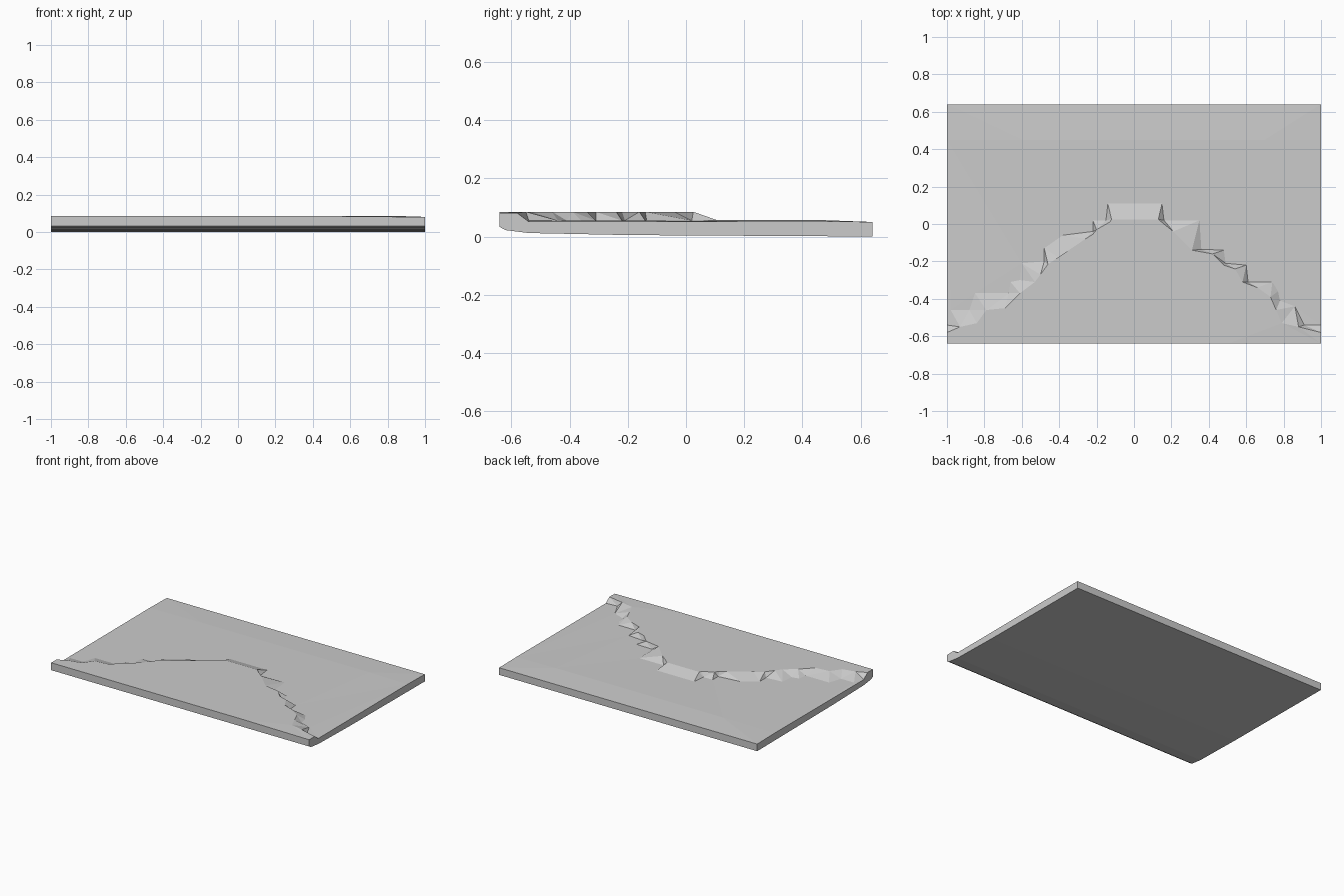
import bpy, bmesh

LOW, HIGH = 0.055, 0.085

# Stepped cliff line, left to right: (foot x, foot y, crest x, crest y)
cliff = [
    (-1.00, -0.54, -1.00, -0.58),
    (-0.98, -0.46, -0.93, -0.55),
    (-0.88, -0.46, -0.84, -0.53),
    (-0.85, -0.37, -0.79, -0.46),
    (-0.67, -0.37, -0.69, -0.45),
    (-0.66, -0.31, -0.61, -0.37),
    (-0.61, -0.30, -0.53, -0.31),
    (-0.60, -0.21, -0.50, -0.27),
    (-0.48, -0.20, -0.46, -0.215),
    (-0.48, -0.13, -0.37, -0.20),
    (-0.38, -0.06, -0.26, -0.08),
    (-0.22, -0.04, -0.22, -0.055),
    (-0.22, 0.02, -0.20, -0.03),
    (-0.15, 0.02, -0.13, 0.01),
    (-0.14, 0.11, -0.12, 0.025),
    (0.15, 0.11, 0.13, 0.025),
    (0.16, 0.02, 0.16, 0.00),
    (0.35, 0.02, 0.21, -0.04),
    (0.36, -0.135, 0.31, -0.14),
    (0.48, -0.14, 0.42, -0.16),
    (0.49, -0.21, 0.48, -0.22),
    (0.60, -0.22, 0.54, -0.24),
    (0.61, -0.31, 0.58, -0.31),
    (0.74, -0.31, 0.66, -0.34),
    (0.77, -0.36, 0.73, -0.39),
    (0.78, -0.41, 0.76, -0.46),
    (0.86, -0.44, 0.79, -0.53),
    (0.91, -0.54, 0.88, -0.55),
    (1.00, -0.54, 1.00, -0.58),
]
# Underside profile (y, z), front to back
under = [(-0.64, 0.033), (-0.62, 0.022), (-0.54, 0.012), (-0.2, 0.005), (0.64, 0.0)]

bm = bmesh.new()
V = lambda x, y, z: bm.verts.new((x, y, z))
n = len(cliff)
foot = [V(a, b, 0.051 if i in (0, n - 1) else LOW) for i, (a, b, _, _) in enumerate(cliff)]
crest = [V(c, d, 0.081 if i == n - 1 else HIGH) for i, (_, _, c, d) in enumerate(cliff)]
front = [V(x, -0.64, z) for x, z in ((-1, HIGH), (0.5, HIGH), (1, 0.08))]
shoulder = [V(x, 0.45, z) for x, z in ((-1, 0.053), (-0.6, 0.057), (0.7, 0.057), (1, 0.053))]
back = [V(s, 0.64, 0.05) for s in (-1, 1)]
left = [V(-1, y, z) for y, z in under]
right = [V(1, y, z) for y, z in under]

# Raised plateau, cliff faces, lower plain and back strip
bm.faces.new(front + crest[::-1])
for i in range(n - 1):
    bm.faces.new((foot[i], crest[i], crest[i + 1], foot[i + 1]))
bm.faces.new(foot + shoulder[::-1])
bm.faces.new(shoulder + back[::-1])

# Underside, front and back walls
for i in range(len(under) - 1):
    bm.faces.new((left[i], left[i + 1], right[i + 1], right[i]))
bm.faces.new([left[0], right[0]] + front[::-1])
bm.faces.new((left[-1], back[0], back[1], right[-1]))

# End walls
bm.faces.new(left + [back[0], shoulder[0], foot[0], crest[0], front[0]])
bm.faces.new(right + [back[1], shoulder[-1], foot[-1], crest[-1], front[-1]])

bmesh.ops.triangulate(bm, faces=bm.faces[:], ngon_method='BEAUTY')
bmesh.ops.recalc_face_normals(bm, faces=bm.faces[:])
mesh = bpy.data.meshes.new("terrain_slab")
bm.to_mesh(mesh)
bm.free()
bpy.context.collection.objects.link(bpy.data.objects.new("terrain_slab", mesh))
